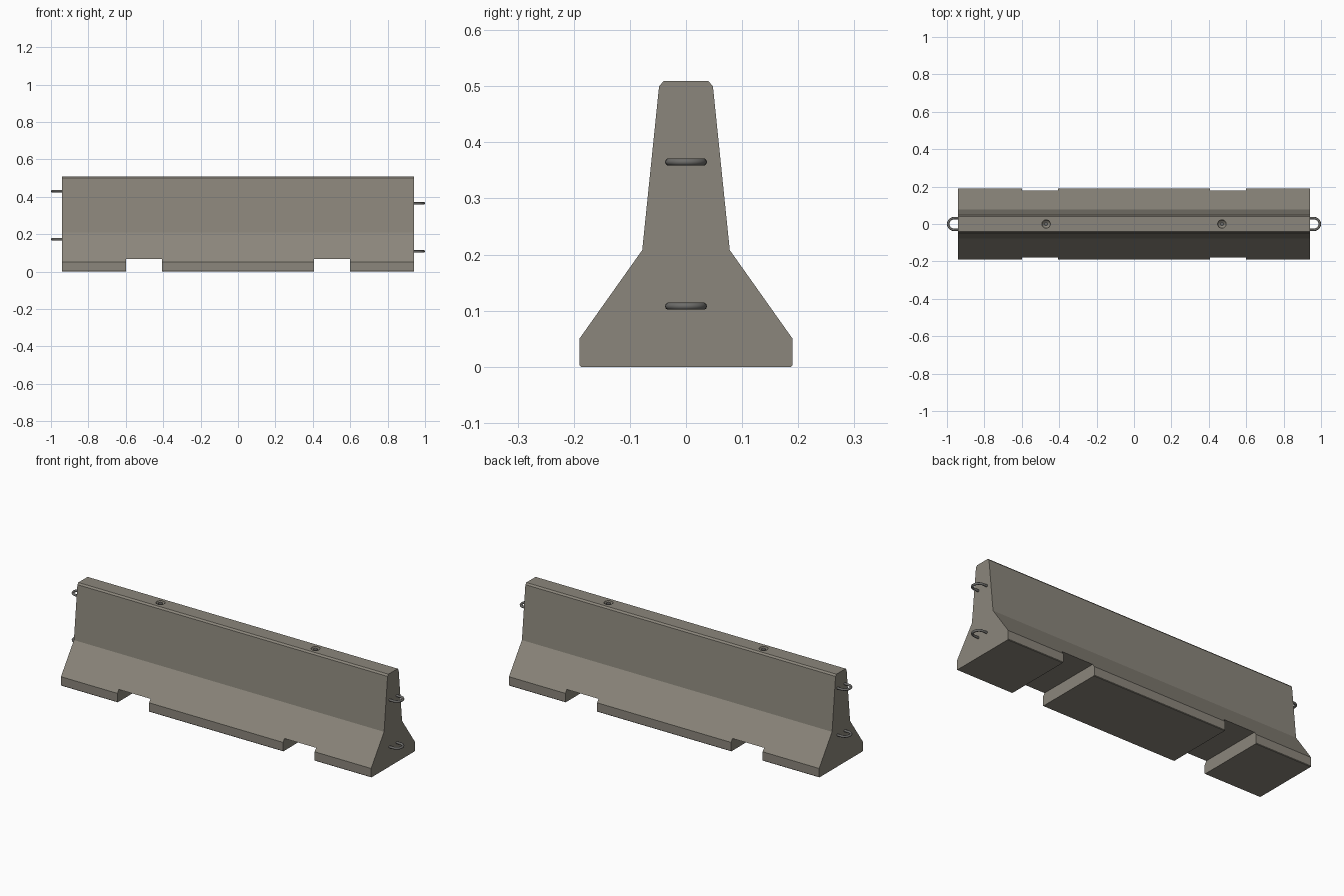
import bpy, bmesh, math

if "Cube" in bpy.data.objects:
    bpy.data.objects.remove(bpy.data.objects["Cube"])

def material(name, rgb):
    m = bpy.data.materials.new(name)
    m.diffuse_color = (*rgb, 1)
    m.use_nodes = True
    m.node_tree.nodes["Principled BSDF"].inputs["Base Color"].default_value = m.diffuse_color
    return m

concrete = material("concrete grey", (0.26, 0.24, 0.20))
steel = material("dark steel", (0.15, 0.148, 0.14))

def select(ob):
    bpy.ops.object.select_all(action='DESELECT')
    ob.select_set(True)
    bpy.context.view_layer.objects.active = ob

# Barrier body: stepped profile (y, z) swept along x
half = [(0.187, 0.0), (0.19, 0.003), (0.19, 0.05), (0.078, 0.208),
        (0.048, 0.5), (0.04, 0.509)]
profile = half + [(-y, z) for y, z in reversed(half)]
bm = bmesh.new()
face = bm.faces.new([bm.verts.new((-0.94, y, z)) for y, z in profile])
ext = bmesh.ops.extrude_face_region(bm, geom=[face])
bmesh.ops.translate(bm, vec=(1.88, 0, 0),
                    verts=[g for g in ext["geom"] if isinstance(g, bmesh.types.BMVert)])
bmesh.ops.recalc_face_normals(bm, faces=bm.faces)
mesh = bpy.data.meshes.new("barrier_body")
bm.to_mesh(mesh)
bm.free()
body = bpy.data.objects.new("barrier_body", mesh)
bpy.context.collection.objects.link(body)
mesh.materials.append(concrete)

def cut(cutter):
    cutter.hide_render = True
    select(body)
    mod = body.modifiers.new("cut", 'BOOLEAN')
    mod.operation = 'DIFFERENCE'
    mod.solver = 'EXACT'
    mod.object = cutter
    bpy.ops.object.modifier_apply(modifier=mod.name)
    bpy.data.objects.remove(cutter)

for side in (-1, 1):
    # Forklift slots through the base
    bpy.ops.mesh.primitive_cube_add(size=1, location=(side * 0.502, 0, 0.015))
    slot = bpy.context.object
    slot.scale = (0.192, 0.6, 0.104)
    slot.data.materials.append(concrete)
    cut(slot)
    # Dished lifting sockets in the top
    bpy.ops.mesh.primitive_uv_sphere_add(segments=24, ring_count=13, radius=0.023,
                                         location=(side * 0.47, 0, 0.51))
    dish = bpy.context.object
    dish.data.materials.append(concrete)
    cut(dish)

select(body)
bpy.ops.object.shade_smooth_by_angle(angle=math.radians(25))

# Lifting anchor heads inside the sockets
for side, name in ((-1, "left"), (1, "right")):
    bpy.ops.mesh.primitive_cylinder_add(vertices=20, radius=0.011, depth=0.022,
                                        location=(side * 0.47, 0, 0.495))
    pin = bpy.context.object
    pin.name = "lifting_anchor_" + name
    pin.data.materials.append(steel)
    bpy.ops.object.shade_smooth_by_angle(angle=math.radians(40))

# U-shaped connecting loops, staggered in height between the two ends
def loop(name, side, z):
    r = 0.031
    pts = [(0.92, -r)]
    pts += [(0.9625 + r * math.cos(a), r * math.sin(a))
            for a in (math.radians(-90 + 15 * i) for i in range(13))]
    pts += [(0.92, r)]
    cu = bpy.data.curves.new(name, 'CURVE')
    cu.dimensions = '3D'
    cu.bevel_depth = 0.0065
    cu.bevel_resolution = 3
    sp = cu.splines.new('POLY')
    sp.points.add(len(pts) - 1)
    for p, (x, y) in zip(sp.points, pts):
        p.co = (side * x, y, z, 1)
    cu.materials.append(steel)
    ob = bpy.data.objects.new(name, cu)
    bpy.context.collection.objects.link(ob)
    select(ob)
    bpy.ops.object.convert(target='MESH')
    bpy.ops.object.shade_smooth_by_angle(angle=math.radians(50))

loop("right_upper_loop", 1, 0.365)
loop("right_lower_loop", 1, 0.108)
loop("left_upper_loop", -1, 0.43)
loop("left_lower_loop", -1, 0.173)
